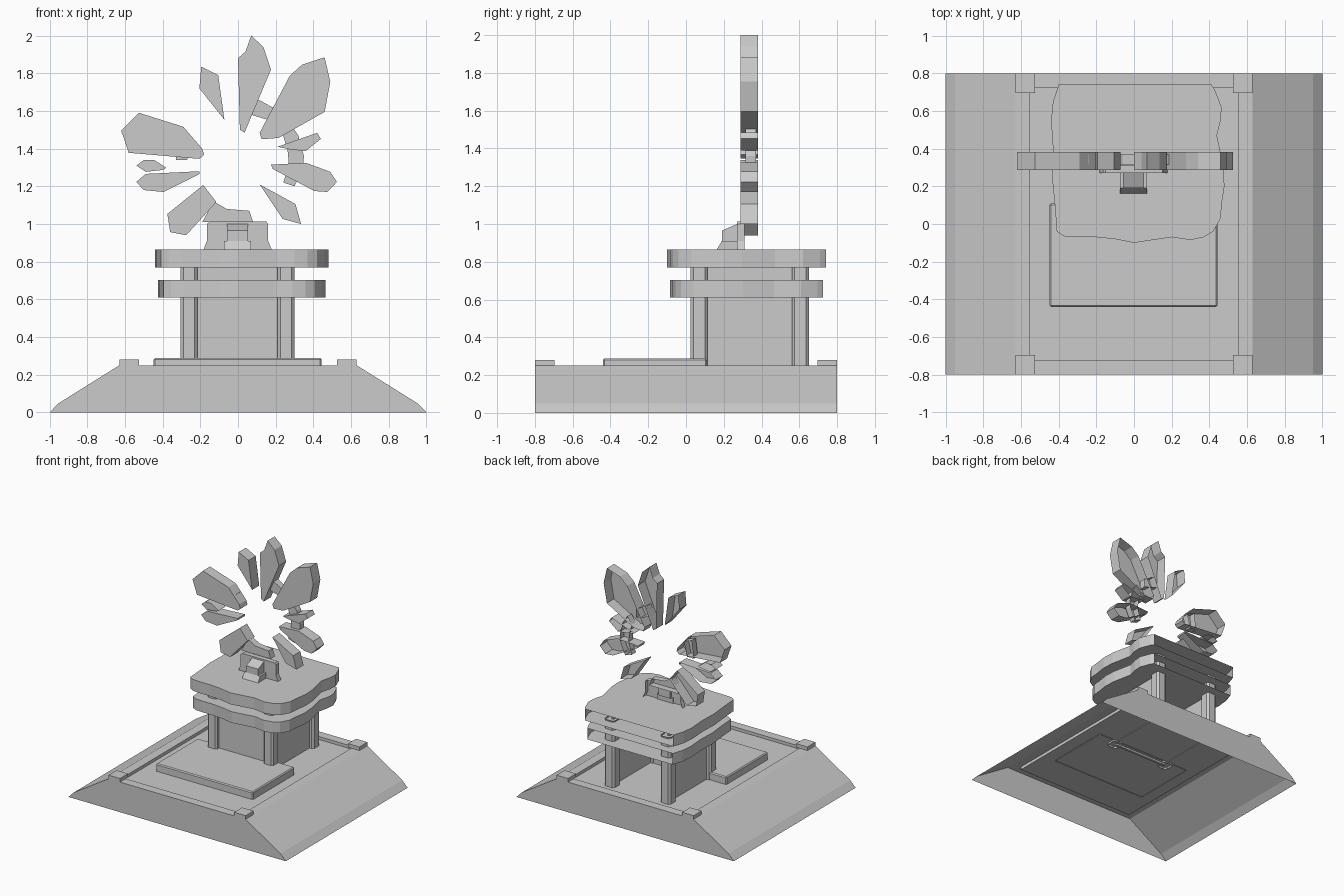
import bpy, bmesh

def prism(name, pts, lo, hi, axis='Y', drop=None):
    """Extrude a polygon along an axis; drop(normal) says which faces stay open."""
    place = {'Y': lambda a, b, t: (a, t, b),
             'Z': lambda a, b, t: (a, b, t),
             'X': lambda a, b, t: (t, a, b)}[axis]
    bm = bmesh.new()
    v0 = [bm.verts.new(place(a, b, lo)) for a, b in pts]
    v1 = [bm.verts.new(place(a, b, hi)) for a, b in pts]
    bm.faces.new(v0)
    bm.faces.new(v1)
    n = len(pts)
    for i in range(n):
        j = (i + 1) % n
        bm.faces.new((v0[i], v0[j], v1[j], v1[i]))
    bmesh.ops.recalc_face_normals(bm, faces=bm.faces)
    if drop:
        bm.normal_update()
        gone = [f for f in bm.faces if drop(f.normal)]
        bmesh.ops.delete(bm, geom=gone, context='FACES')
    return finish(name, bm)

def finish(name, bm):
    me = bpy.data.meshes.new(name)
    bm.to_mesh(me)
    bm.free()
    ob = bpy.data.objects.new(name, me)
    bpy.context.collection.objects.link(ob)
    return ob

def box(name, x, y, z, drop=None):
    return prism(name, [(x[0], y[0]), (x[1], y[0]), (x[1], y[1]), (x[0], y[1])],
                 z[0], z[1], 'Z', drop)

open_bottom = lambda n: n.z < -0.9
open_back = lambda n: n.y > 0.99

# Sloped base shell with a shallow recess in its top
base = prism("base", [(-1, 0), (-.95, .05), (-.63, .25), (.63, .25), (.95, .05), (1, 0)],
             -.8, .8, drop=open_bottom)
bm = bmesh.new()
bm.from_mesh(base.data)
bm.normal_update()
top = [f for f in bm.faces if f.normal.z > .99]
bmesh.ops.inset_region(bm, faces=top, thickness=.105)
ext = bmesh.ops.extrude_discrete_faces(bm, faces=top)
bmesh.ops.translate(bm, vec=(0, 0, -.025),
                    verts=list({v for f in ext['faces'] for v in f.verts}))
bm.to_mesh(base.data)
bm.free()

# Corner blocks on the base rim
for sx in (-1, 1):
    for sy in (-1, 1):
        box("corner_block", sorted((sx * .525, sx * .63)), sorted((sy * .695, sy * .8)),
            (.25, .28), open_bottom)

# Front step
step = box("front_step", (-.448, .444), (-.44, .11), (.22, .288), open_bottom)
bev = step.modifiers.new("edge", 'BEVEL')
bev.width = .008

# Chamfered posts
for x in (-.26, .255):
    for y in (.07, .605):
        r, c = .045, .03
        oct_pts = [(-r, -c), (-c, -r), (c, -r), (r, -c), (r, c), (c, r), (-c, r), (-r, c)]
        prism("post", [(x + a, y + b) for a, b in oct_pts], .21, .78, 'Z',
              lambda n: abs(n.z) > .9)

# Walls between the posts, open at the back
box("front_wall", (-.25, .245), (.06, .08), (.21, .78))
for x in (-.26, .255):
    box("side_wall", (x - .01, x + .01), (.08, .6), (.22, .78))

# Two wavy slabs, open at the back
outline = [(-.40, .74), (.41, .74), (.43, .71), (.465, .62), (.46, .55), (.44, .47),
           (.455, .40), (.475, .30), (.48, .20), (.465, .10), (.46, .03), (.42, -.04),
           (.37, -.07), (.30, -.085), (.20, -.07), (.10, -.085), (0, -.10), (-.10, -.08),
           (-.20, -.07), (-.30, -.07), (-.37, -.065), (-.41, -.04), (-.42, .10),
           (-.435, .25), (-.43, .40), (-.44, .55), (-.43, .65)]
for name, s, lo, hi in (("lower_slab", .965, .61, .703), ("upper_slab", 1, .77, .865)):
    prism(name, [(.02 + (x - .02) * s, .32 + (y - .32) * s) for x, y in outline],
          lo, hi, 'Z', open_back)

# Bracket holding the shard ring
prism("bracket_wide", [(-.185, .86), (-.165, .91), (-.165, 1.0), (-.15, 1.012), (.15, 1.012),
                       (.16, 1.0), (.16, .91), (.18, .86)], .27, .31, drop=open_back)
prism("bracket_foot", [(.16, .86), (.19, .91), (.28, .91), (.28, .86)], -.075, .07, 'X')
prism("bracket_arm", [(.19, .905), (.19, .965), (.29, 1.008), (.29, .905)], -.058, .052, 'X')

# Broken ring segments behind the shards
ring = [
    [(-.19, 1.01), (-.13, 1.12), (-.06, 1.08), (.06, 1.07), (.08, 1.01)],
    [(.07, 1.58), (.10, 1.665), (.20, 1.61), (.20, 1.54)],
    [(.24, 1.47), (.28, 1.53), (.32, 1.47), (.35, 1.36), (.345, 1.30), (.30, 1.20),
     (.24, 1.22), (.27, 1.31), (.265, 1.38)],
    [(-.33, 1.34), (-.31, 1.485), (-.24, 1.46), (-.27, 1.34)],
]
for pts in ring:
    prism("ring_segment", pts, .315, .37, drop=open_back)

# Radiating shards, hollow at the back
shards = [
    [(.07, 2.0), (.135, 1.94), (.175, 1.82), (.035, 1.485), (.01, 1.50), (0, 1.88), (.04, 1.915)],
    [(.46, 1.885), (.49, 1.755), (.46, 1.595), (.215, 1.457), (.125, 1.45), (.115, 1.484),
     (.275, 1.787), (.34, 1.846)],
    [(-.195, 1.835), (-.105, 1.79), (-.072, 1.553), (-.205, 1.72)],
    [(-.525, 1.59), (-.29, 1.516), (-.19, 1.40), (-.18, 1.367), (-.205, 1.346),
     (-.58, 1.378), (-.62, 1.495)],
    [(-.54, 1.31), (-.50, 1.34), (-.445, 1.34), (-.38, 1.298), (-.40, 1.287), (-.49, 1.277)],
    [(-.54, 1.223), (-.49, 1.266), (-.205, 1.28), (-.205, 1.265), (-.395, 1.17), (-.50, 1.18)],
    [(-.375, 1.053), (-.185, 1.207), (-.115, 1.117), (-.275, .94), (-.36, .957)],
    [(.115, 1.21), (.305, 1.106), (.335, 1.0), (.237, 1.027)],
    [(.175, 1.315), (.36, 1.325), (.49, 1.277), (.525, 1.223), (.475, 1.17), (.405, 1.175),
     (.185, 1.292)],
    [(.21, 1.41), (.42, 1.484), (.44, 1.452), (.36, 1.388), (.285, 1.394)],
]
for pts in shards:
    prism("shard", pts, .288, .382, drop=open_back)
